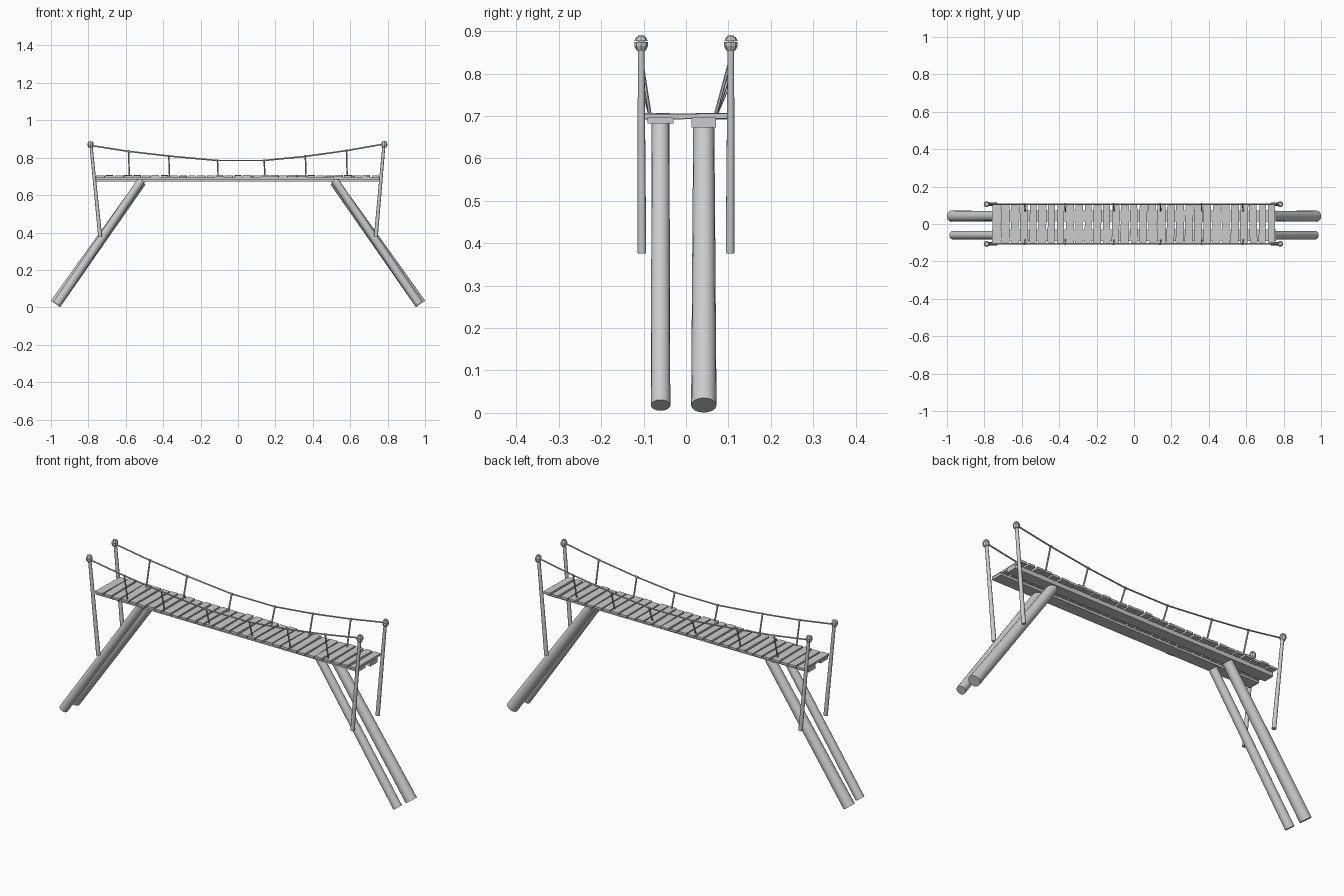
import bpy, bmesh, math, random
from mathutils import Vector, Matrix

random.seed(4)
if "Cube" in bpy.data.objects:
    bpy.data.objects.remove(bpy.data.objects["Cube"])

wood = bpy.data.materials.new("plain_grey")
wood.use_nodes = True
GREY = (0.6, 0.6, 0.6, 1)
wood.diffuse_color = GREY
wood.node_tree.nodes["Principled BSDF"].inputs["Base Color"].default_value = GREY


def finish(name, bm, smooth=False):
    mesh = bpy.data.meshes.new(name)
    bmesh.ops.recalc_face_normals(bm, faces=bm.faces)
    bm.to_mesh(mesh)
    bm.free()
    mesh.materials.append(wood)
    ob = bpy.data.objects.new(name, mesh)
    bpy.context.collection.objects.link(ob)
    if smooth:
        bpy.ops.object.select_all(action='DESELECT')
        bpy.context.view_layer.objects.active = ob
        ob.select_set(True)
        bpy.ops.object.shade_smooth_by_angle(angle=math.radians(50))
    return ob


def add_rod(bm, a, b, r1, r2, sides):
    a, b = Vector(a), Vector(b)
    turn = (b - a).to_track_quat('Z', 'Y').to_matrix().to_4x4()
    bmesh.ops.create_cone(bm, cap_ends=True, segments=sides, radius1=r1, radius2=r2,
                          depth=(b - a).length,
                          matrix=Matrix.Translation((a + b) / 2) @ turn)


def rod(name, a, b, r1, r2, sides=12):
    bm = bmesh.new()
    add_rod(bm, a, b, r1, r2, sides)
    return finish(name, bm, True)


def add_box(bm, centre, size, turn=Matrix()):
    bmesh.ops.create_cube(bm, size=1, matrix=Matrix.Translation(centre) @ turn
                          @ Matrix.Diagonal((*size, 1)))


# Slanted logs and the beams they carry
for label, y, r_low, r_top, foot, beam_z, beam_w in (
        ("front", -0.06, 0.023, 0.021, 0.968, 0.683, 0.062),
        ("back", 0.042, 0.03, 0.025, 0.976, 0.673, 0.058)):
    for side, s in (("left", 1), ("right", -1)):
        rod(f"{label}_{side}_log", (s * foot, y, 0.018), (s * 0.515, y, beam_z - 0.002),
            r_low, r_top, 16)
    bm = bmesh.new()
    add_box(bm, (0, y, (beam_z + 0.697) / 2), (1.52, beam_w, 0.697 - beam_z))
    finish(f"{label}_beam", bm)

# Uneven deck planks
bm = bmesh.new()
COUNT = 31
pitch = 1.52 / COUNT
for i in range(COUNT):
    x = -0.76 + pitch * (i + 0.5)
    turn = (Matrix.Rotation(random.uniform(-0.025, 0.025), 4, 'Z')
            @ Matrix.Rotation(random.uniform(-0.012, 0.012), 4, 'X'))
    add_box(bm, (x, random.uniform(-0.004, 0.004), 0.699 + random.uniform(-0.001, 0.002)),
            (pitch - random.uniform(0.005, 0.013), 0.204, 0.011), turn)
finish("deck_planks", bm)

# Sagging hand ropes, as heights at each hanger
ROPE = [(-0.785, 0.865), (-0.585, 0.834), (-0.37, 0.809), (-0.11, 0.785),
        (0.14, 0.785), (0.36, 0.807), (0.58, 0.838), (0.78, 0.873)]

for label, s, low_y in (("front", -1, -0.084), ("back", 1, 0.068)):
    y = s * 0.106
    # Posts with a wrapped knot at the top
    for side, top_x, low_x, top_z in (("left", 0.782, 0.737, 0.89),
                                      ("right", -0.788, -0.737, 0.887)):
        rod(f"{label}_{side}_post", (low_x, y * 0.98, 0.377), (top_x, y, top_z),
            0.0105, 0.008, 10)
        bm = bmesh.new()
        for z, r1, r2 in ((0.855, 0.011, 0.016), (0.865, 0.016, 0.016), (0.877, 0.016, 0.011)):
            add_rod(bm, (top_x, y, z), (top_x, y, z + 0.01), r1, r2, 8)
        finish(f"{label}_{side}_knot", bm)
    # Rope sections
    bm = bmesh.new()
    for a, b in zip(ROPE, ROPE[1:]):
        add_rod(bm, (a[0], y, a[1]), (b[0], y, b[1]), 0.004, 0.004, 6)
    finish(f"{label}_hand_rope", bm, True)
    # Hangers tied down to the deck
    bm = bmesh.new()
    for x, z in ROPE[1:-1]:
        add_rod(bm, (x, y, z), (x + 0.004, low_y, 0.697), 0.004, 0.004, 6)
        add_rod(bm, (x - 0.005, y, z), (x + 0.005, y, z), 0.0065, 0.0065, 6)
    finish(f"{label}_rope_hangers", bm, True)
